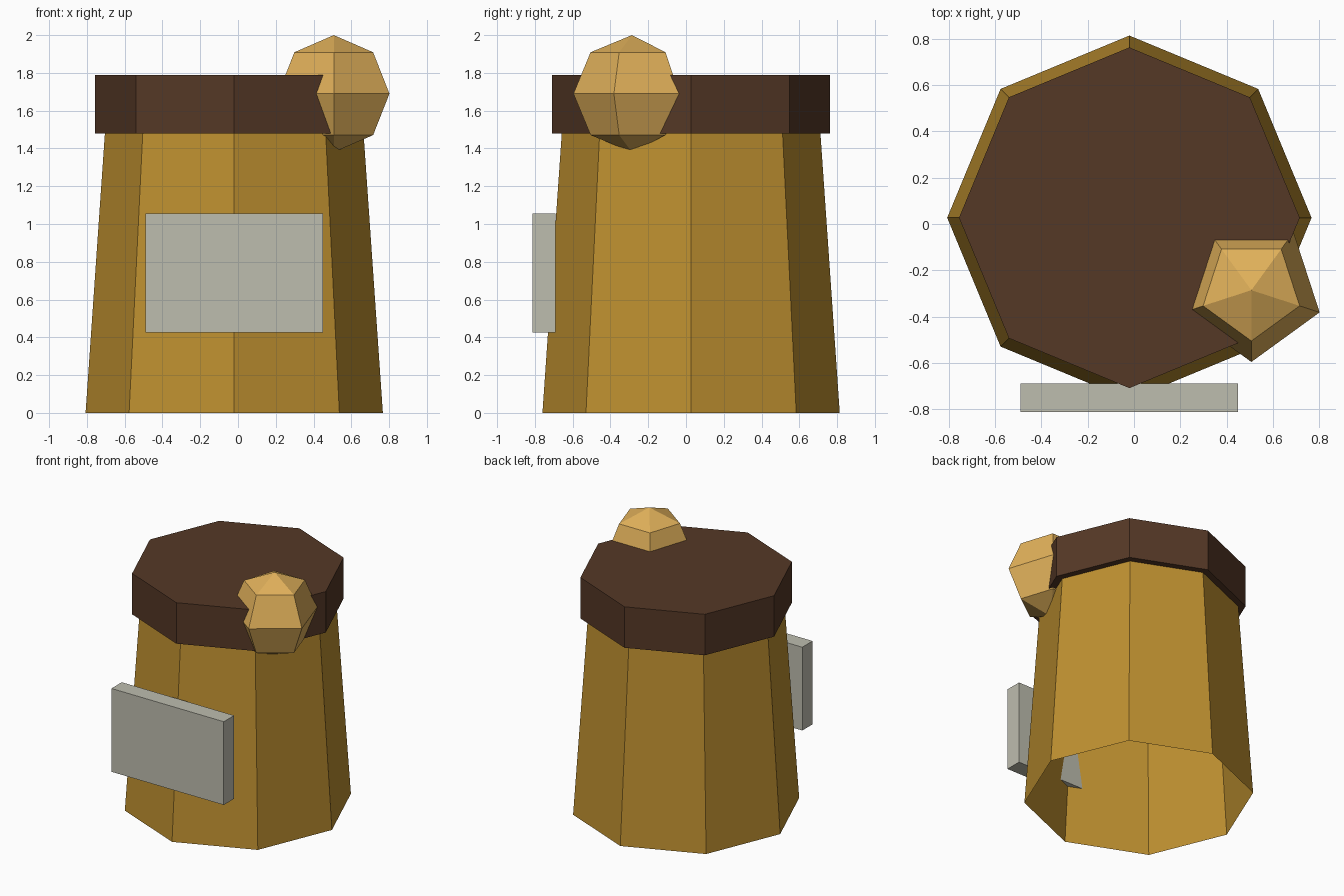
import bpy, bmesh
from math import atan2, pi
from mathutils import Matrix, Vector

cube = bpy.data.objects.get("Cube")
if cube:
    bpy.data.objects.remove(cube, do_unlink=True)


def material(name, rgb):
    """Flat material from 0-255 display values, stored as linear."""
    lin = [((c / 255 + 0.055) / 1.055) ** 2.4 for c in rgb] + [1.0]
    m = bpy.data.materials.new(name)
    m.use_nodes = True
    m.diffuse_color = lin
    bsdf = next(n for n in m.node_tree.nodes if n.type == 'BSDF_PRINCIPLED')
    bsdf.inputs["Base Color"].default_value = lin
    return m


def add_part(name, bm, mat):
    bm.normal_update()
    mesh = bpy.data.meshes.new(name)
    bm.to_mesh(mesh)
    bm.free()
    mesh.materials.append(mat)
    ob = bpy.data.objects.new(name, mesh)
    bpy.context.collection.objects.link(ob)
    return ob


def octagon_part(name, z0, z1, r0, r1, capped, mat):
    """Eight-sided straight or tapered drum about the vessel's axis."""
    bm = bmesh.new()
    place = Matrix.Translation((-0.02, 0.027, (z0 + z1) / 2))
    bmesh.ops.create_cone(bm, cap_ends=capped, segments=8, radius1=r0,
                          radius2=r1, depth=z1 - z0, matrix=place)
    return add_part(name, bm, mat)


ochre = material("ochre", (190, 144, 48))
dark_brown = material("dark brown", (85, 56, 38))
light_gold = material("light gold", (224, 176, 90))
pale_grey = material("pale grey", (190, 189, 175))

# Tapered body, open underneath, closed above by the lid
octagon_part("body", 0, 1.49, 0.787, 0.684, False, ochre)
octagon_part("lid", 1.48, 1.79, 0.736, 0.736, True, dark_brown)

# Front plate, its back sunk into the body
bm = bmesh.new()
bmesh.ops.create_cube(bm, size=1)
lo, hi = Vector((-0.49, -0.813, 0.425)), Vector((0.45, -0.69, 1.055))
bmesh.ops.scale(bm, vec=hi - lo, verts=bm.verts)
bmesh.ops.translate(bm, vec=(lo + hi) / 2, verts=bm.verts)
add_part("front_plate", bm, pale_grey)

# Faceted ball on the lid's edge, one corner turned to the front
bm = bmesh.new()
bmesh.ops.create_uvsphere(bm, u_segments=5, v_segments=4, radius=0.31)
corner = max(bm.verts, key=lambda v: v.co.xy.length).co
turn = Matrix.Rotation(-pi / 2 - atan2(corner.y, corner.x), 4, 'Z')
bmesh.ops.transform(bm, matrix=Matrix.Translation((0.507, -0.286, 1.69)) @ turn,
                    verts=bm.verts)
add_part("ball", bm, light_gold)
